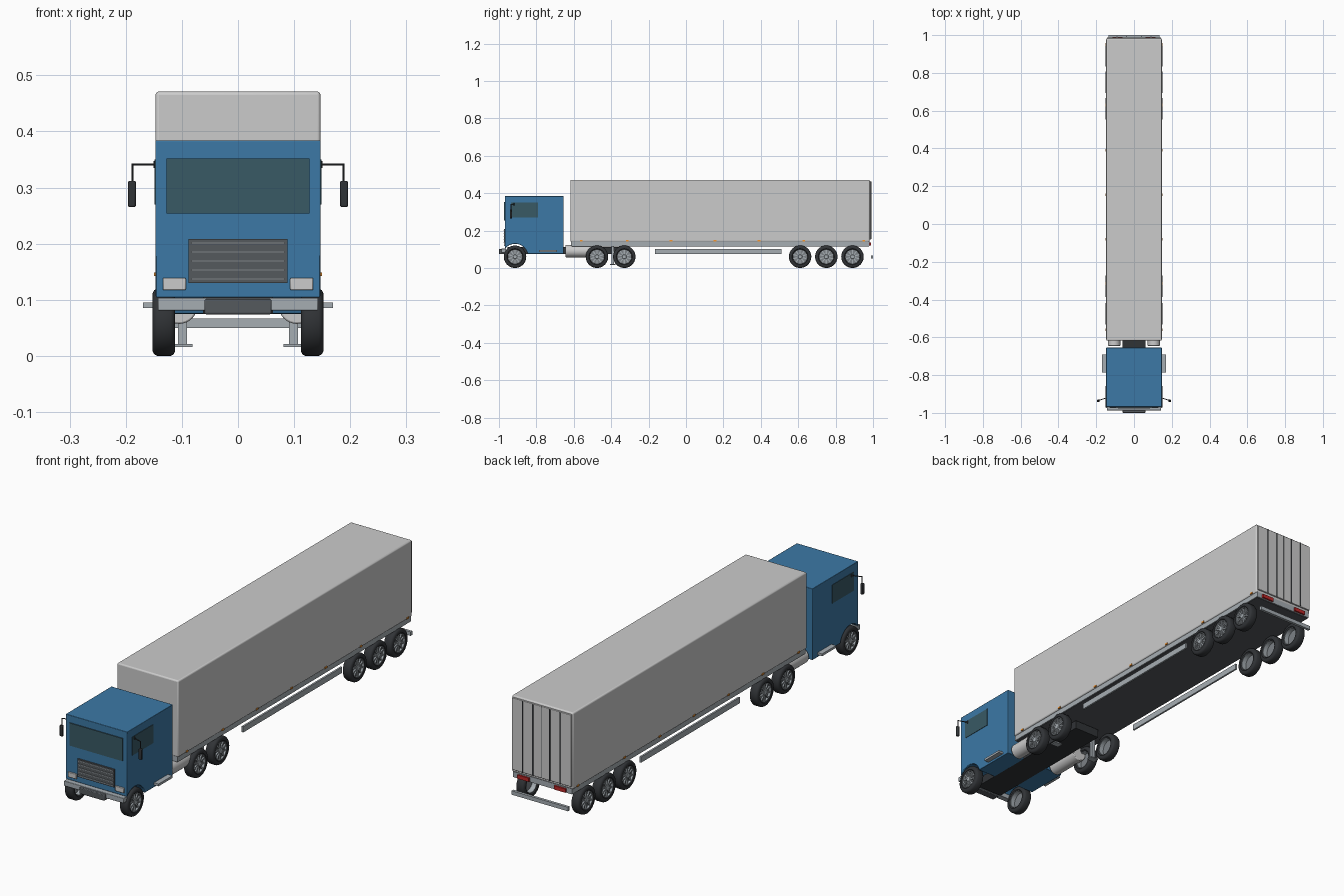
import bpy, bmesh, math
from mathutils import Vector, Matrix

if "Cube" in bpy.data.objects:
    bpy.data.objects.remove(bpy.data.objects["Cube"])


def mat(name, *rgb):
    m = bpy.data.materials.new(name)
    m.diffuse_color = (*rgb, 1)
    m.use_nodes = True
    m.node_tree.nodes["Principled BSDF"].inputs["Base Color"].default_value = m.diffuse_color
    return m


BLUE = mat("cab_paint", 0.045, 0.19, 0.38)
GLASS = mat("glass", 0.04, 0.10, 0.13)
BLACK = mat("rubber", 0.03, 0.033, 0.037)
DARK = mat("dark_steel", 0.09, 0.10, 0.11)
STEEL = mat("steel", 0.38, 0.42, 0.45)
RED = mat("tail_red", 0.5, 0.02, 0.02)
AMBER = mat("amber", 0.9, 0.3, 0.03)
WHITE = mat("lamp", 0.85, 0.87, 0.88)


def finish(name, bm, material=None, bevel=0, segs=2, smooth=True):
    bmesh.ops.recalc_face_normals(bm, faces=bm.faces)
    me = bpy.data.meshes.new(name)
    bm.to_mesh(me)
    bm.free()
    ob = bpy.data.objects.new(name, me)
    bpy.context.collection.objects.link(ob)
    if material:
        me.materials.append(material)
    if bevel:
        b = ob.modifiers.new("bevel", "BEVEL")
        b.width, b.segments = bevel, segs
        b.limit_method, b.angle_limit = "ANGLE", math.radians(50)
    if smooth:
        bpy.ops.object.select_all(action="DESELECT")
        ob.select_set(True)
        bpy.context.view_layer.objects.active = ob
        bpy.ops.object.shade_smooth_by_angle(angle=math.radians(35))
    return ob


def box(name, x, y, z, material=None, bevel=0, segs=2):
    """Box from (min, max) ranges."""
    bm = bmesh.new()
    bmesh.ops.create_cube(bm, size=1)
    for v in bm.verts:
        v.co = [(a + b) / 2 + c * (b - a) for (a, b), c in zip((x, y, z), v.co)]
    return finish(name, bm, material, bevel, segs, smooth=bevel > 0)


def pair(name, x, y, z, material=None, bevel=0):
    """The same box on both sides."""
    box(name + "_right", x, y, z, material, bevel)
    box(name + "_left", (-x[1], -x[0]), y, z, material, bevel)


def rod(name, a, b, r, material=None, n=24, bevel=0):
    a, b = Vector(a), Vector(b)
    bm = bmesh.new()
    m = Matrix.Translation((a + b) / 2) @ (b - a).to_track_quat("Z", "Y").to_matrix().to_4x4()
    bmesh.ops.create_cone(bm, cap_ends=True, segments=n, radius1=r, radius2=r,
                          depth=(b - a).length, matrix=m)
    return finish(name, bm, material, bevel)


def lathe(bm, profile, n=40):
    """Spin a closed (x, radius) profile around the x axis."""
    vs = [bm.verts.new((x, 0, r)) for x, r in profile]
    es = [bm.edges.new((vs[i], vs[(i + 1) % len(vs)])) for i in range(len(vs))]
    bmesh.ops.spin(bm, geom=vs + es, cent=(0, 0, 0), axis=(1, 0, 0),
                   angle=math.tau, steps=n, use_duplicate=False)
    bmesh.ops.remove_doubles(bm, verts=bm.verts, dist=1e-5)


# cab: side profile with the front wheel arch, extruded across
pts = [(-0.968, 0.384), (-0.655, 0.384), (-0.655, 0.075)]
for i in range(17):
    a = math.radians(12.6 + (141.5 - 12.6) * i / 16)
    pts.append((-0.914 + 0.069 * math.cos(a), 0.06 + 0.069 * math.sin(a)))
bm = bmesh.new()
face = bm.faces.new([bm.verts.new((-0.147, y, z)) for y, z in pts])
out = bmesh.ops.extrude_face_region(bm, geom=[face])
for v in out["geom"]:
    if isinstance(v, bmesh.types.BMVert):
        v.co.x = 0.147
finish("cab", bm, BLUE, 0.002)

# cab windows
box("windscreen", (-0.127, 0.127), (-0.972, -0.96), (0.254, 0.352), GLASS)
pair("side_window", (0.14, 0.149), (-0.936, -0.79), (0.27, 0.35), GLASS)

# grille with slats
box("grille", (-0.088, 0.088), (-0.973, -0.96), (0.13, 0.208), DARK)
for i in range(5):
    z = 0.137 + i * 0.016
    box(f"grille_slat_{i}", (-0.084, 0.084), (-0.976, -0.97), (z - 0.0015, z + 0.0015), STEEL)

# lamps, bumper, steps
pair("headlight", (0.093, 0.134), (-0.974, -0.96), (0.117, 0.139), WHITE, 0.002)
box("front_bumper", (-0.143, 0.143), (-0.987, -0.962), (0.081, 0.103), STEEL, 0.002)
box("bumper_centre", (-0.06, 0.06), (-1.0, -0.965), (0.074, 0.101), DARK, 0.003)
pair("cab_step", (0.12, 0.169), (-0.785, -0.69), (0.085, 0.095), STEEL)

# mirrors on bent arms
for s, side in ((1, "right"), (-1, "left")):
    rod("mirror_arm_" + side, (s * 0.145, -0.92, 0.341), (s * 0.189, -0.935, 0.341), 0.002, BLACK, 10)
    rod("mirror_stem_" + side, (s * 0.188, -0.935, 0.343), (s * 0.188, -0.935, 0.305), 0.002, BLACK, 10)
    rod("mirror_mount_" + side, (s * 0.148, -0.92, 0.335), (s * 0.148, -0.92, 0.347), 0.003, BLACK, 10)
pair("mirror", (0.182, 0.196), (-0.942, -0.93), (0.265, 0.312), BLACK, 0.003)

# tractor chassis and fuel tanks
box("tractor_chassis", (-0.062, 0.062), (-0.955, -0.31), (0.075, 0.112), BLACK)
for s, side in ((1, "right"), (-1, "left")):
    rod("fuel_tank_" + side, (s * 0.105, -0.645, 0.09), (s * 0.105, -0.485, 0.09), 0.033, None, 32, 0.003)

# trailer body, deck and rear doors
box("trailer_body", (-0.147, 0.147), (-0.618, 0.982), (0.14, 0.471), None, 0.006, 3)
box("trailer_deck", (-0.142, 0.142), (-0.616, 0.982), (0.118, 0.142), STEEL)
box("deck_underside", (-0.139, 0.139), (-0.61, 0.978), (0.116, 0.12), DARK)
box("rear_doors", (-0.142, 0.142), (0.98, 0.988), (0.152, 0.464), None, 0.002)
for x in (-0.09, -0.04, 0.04, 0.09):
    rod(f"door_rod_{x}", (x, 0.99, 0.154), (x, 0.99, 0.462), 0.0028, DARK, 10)
box("door_seam", (-0.001, 0.001), (0.985, 0.989), (0.153, 0.463), DARK)

# tail lights, underrun bar, side guards, landing legs
pair("tail_light", (0.06, 0.115), (0.98, 0.99), (0.121, 0.137), RED)
box("underrun_bar", (-0.135, 0.135), (0.988, 1.0), (0.05, 0.067), STEEL)
pair("side_guard", (0.134, 0.142), (-0.167, 0.51), (0.075, 0.1), STEEL)
pair("landing_leg", (0.091, 0.107), (-0.398, -0.384), (0.018, 0.119), STEEL)
pair("landing_foot", (0.081, 0.118), (-0.405, -0.377), (0.016, 0.021), STEEL)

# amber side markers
for i, y in enumerate((-0.56, -0.315, -0.08, 0.155, 0.39, 0.63, 0.95)):
    pair(f"side_marker_{i}", (0.14, 0.15), (y - 0.007, y + 0.007), (0.142, 0.149), AMBER)

# wheel: tyre and spoked rim, outer face on +x
bm = bmesh.new()
lathe(bm, [(-0.016, 0.038), (-0.02, 0.043), (-0.02, 0.052), (-0.017, 0.0575), (-0.012, 0.06),
           (0.012, 0.06), (0.017, 0.0575), (0.02, 0.052), (0.02, 0.043), (0.016, 0.038)], 48)
tyre = finish("tyre", bm, BLACK)
bm = bmesh.new()
lathe(bm, [(-0.016, 0.0365), (-0.016, 0.039), (0.018, 0.039), (0.018, 0.0365)])
lathe(bm, [(0.006, 0.0), (0.018, 0.0), (0.018, 0.01), (0.016, 0.012), (0.006, 0.012)], 24)
for i in range(10):
    m = Matrix.Rotation(math.tau * i / 10, 4, "X") @ Matrix.Translation((0.013, 0, 0.0235)) \
        @ Matrix.Diagonal((0.006, 0.006, 0.028, 1))
    bmesh.ops.create_cube(bm, size=1, matrix=m)
rim = finish("rim", bm, STEEL)
bm = bmesh.new()
lathe(bm, [(0.005, 0.0), (0.009, 0.0), (0.009, 0.037), (0.005, 0.037)])
disc = finish("rim_disc", bm, mat("rim_shadow", 0.2, 0.22, 0.24))

# six axles, both sides, sharing the wheel meshes
first = True
for i, y in enumerate((-0.914, -0.476, -0.33, 0.61, 0.75, 0.89)):
    for s, side in ((1, "right"), (-1, "left")):
        for src in (tyre, rim, disc):
            ob = src
            if not first:
                ob = src.copy()
                bpy.context.collection.objects.link(ob)
            ob.name = f"{src.name.split('_axle')[0]}_axle{i}_{side}"
            ob.location = (s * 0.132, y, 0.06)
            ob.rotation_euler = (0, 0, 0 if s > 0 else math.pi)
        first = False
